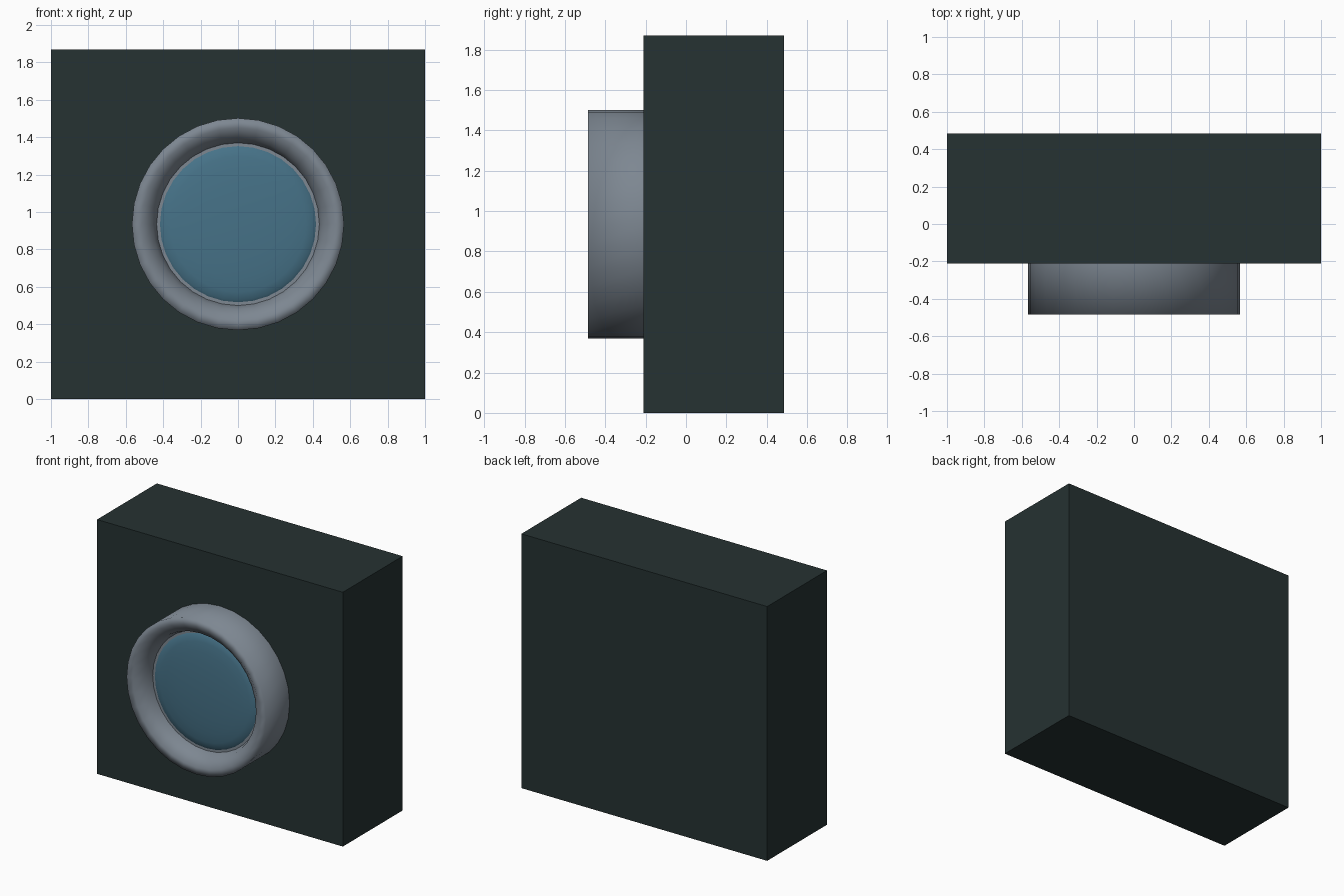
import bpy, bmesh, math

cube = bpy.data.objects.get("Cube")
if cube:
    bpy.data.objects.remove(cube, do_unlink=True)

CENTRE_Z = 0.935
SIDES = 32


def material(name, rgb):
    mat = bpy.data.materials.new(name)
    mat.use_nodes = True
    mat.diffuse_color = (*rgb, 1)
    bsdf = mat.node_tree.nodes["Principled BSDF"]
    bsdf.inputs["Base Color"].default_value = (*rgb, 1)
    bsdf.inputs["Roughness"].default_value = 0.6
    return mat


def finish(name, bm, mat, smooth=False):
    bmesh.ops.remove_doubles(bm, verts=bm.verts, dist=1e-5)
    bmesh.ops.recalc_face_normals(bm, faces=bm.faces)
    for face in bm.faces:
        face.smooth = smooth
    mesh = bpy.data.meshes.new(name)
    bm.to_mesh(mesh)
    bm.free()
    mesh.materials.append(mat)
    obj = bpy.data.objects.new(name, mesh)
    bpy.context.collection.objects.link(obj)
    return obj


def lathe(name, profile, mat):
    """Spin (radius, y) points about the front-to-back axis."""
    bm = bmesh.new()
    verts = [bm.verts.new((r, y, CENTRE_Z)) for r, y in profile]
    edges = [bm.edges.new(pair) for pair in zip(verts, verts[1:])]
    bmesh.ops.spin(bm, geom=verts + edges, cent=(0, 0, CENTRE_Z), axis=(0, 1, 0),
                   angle=math.tau, steps=SIDES)
    return finish(name, bm, mat, smooth=True)


dark = material("dark green grey", (0.019, 0.032, 0.032))
steel = material("steel grey", (0.205, 0.242, 0.285))
glass = material("blue glass", (0.061, 0.168, 0.245))

# Square housing
bm = bmesh.new()
bmesh.ops.create_cube(bm, size=1)
bmesh.ops.scale(bm, vec=(2, 0.695, 1.87), verts=bm.verts)
bmesh.ops.translate(bm, vec=(0, 0.1375, CENTRE_Z), verts=bm.verts)
finish("housing", bm, dark)

# Bezel: straight outer wall, funnel inside, narrow lip against the glass
bezel = lathe("bezel", [(0.567, -0.2), (0.567, -0.485), (0.515, -0.485),
                        (0.455, -0.44), (0.435, -0.37), (0.415, -0.37)], steel)
# Keep the lip crisp
for edge in bezel.data.edges:
    points = [bezel.data.vertices[i].co for i in edge.vertices]
    if all(abs(math.hypot(p.x, p.z - CENTRE_Z) - 0.435) < 0.002 for p in points):
        edge.use_edge_sharp = True

# Gently domed lens
RADIUS, BULGE, RINGS = 0.42, 0.04, 6
dome = [(RADIUS * math.cos(a), -0.368 - BULGE * math.sin(a))
        for a in (math.pi / 2 * i / RINGS for i in range(RINGS + 1))]
lathe("lens", dome, glass)
